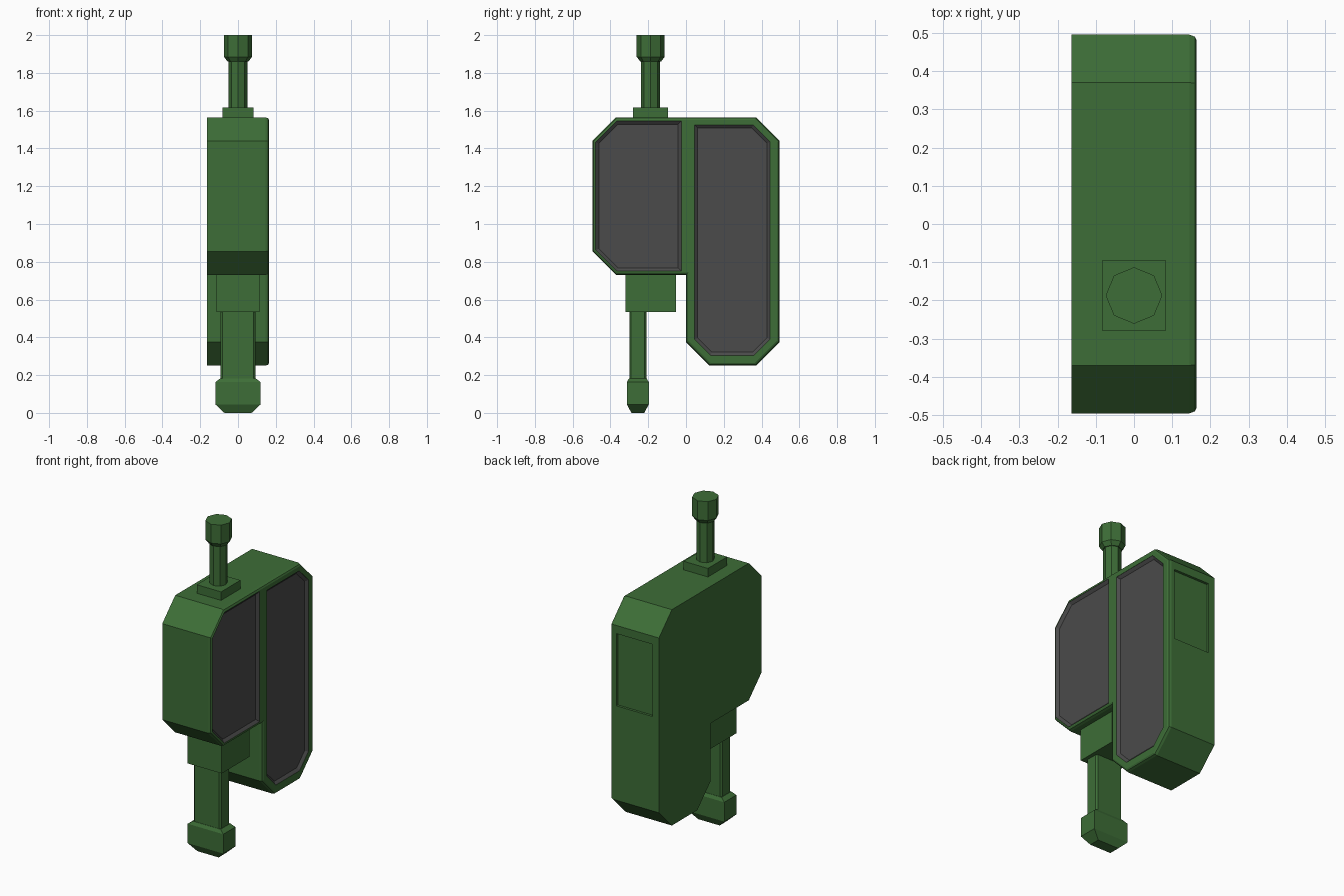
import bpy, bmesh, math
from mathutils import Vector

if "Cube" in bpy.data.objects:
    bpy.data.objects.remove(bpy.data.objects["Cube"])


def material(name, rgb):
    m = bpy.data.materials.new(name)
    m.diffuse_color = (*rgb, 1)
    m.use_nodes = True
    m.node_tree.nodes["Principled BSDF"].inputs["Base Color"].default_value = m.diffuse_color
    return m


GREEN = material("green_casing", (0.047, 0.155, 0.038))
GREY = material("dark_grey_panel", (0.07, 0.07, 0.07))


def loft(name, rings, mat):
    """Closed solid through matching rings of 3D points, flat capped."""
    bm = bmesh.new()
    loops = [[bm.verts.new(p) for p in ring] for ring in rings]
    n = len(loops[0])
    for a, b in zip(loops, loops[1:]):
        for i in range(n):
            j = (i + 1) % n
            bm.faces.new((a[i], a[j], b[j], b[i]))
    bm.faces.new(loops[0][::-1])
    bm.faces.new(loops[-1])
    bmesh.ops.recalc_face_normals(bm, faces=bm.faces)
    me = bpy.data.meshes.new(name)
    bm.to_mesh(me)
    bm.free()
    me.materials.append(mat)
    ob = bpy.data.objects.new(name, me)
    bpy.context.collection.objects.link(ob)
    return ob


def inset(poly, d):
    """Mitred inward offset of a counter-clockwise outline."""
    out = []
    for i, p in enumerate(poly):
        p0, p1, p2 = Vector(poly[i - 1]), Vector(p), Vector(poly[(i + 1) % len(poly)])
        e1, e2 = (p1 - p0).normalized(), (p2 - p1).normalized()
        n1, n2 = Vector((-e1.y, e1.x)), Vector((-e2.y, e2.x))
        out.append(p1 + (n1 + n2) * (d / (1 + n1.dot(n2))))
    return out


def side_loft(name, outline, steps, mat):
    """Loft a (y, z) outline along x; steps are (x, inset)."""
    return loft(name, [[(x, p[0], p[1]) for p in inset(outline, d)] for x, d in steps], mat)


def block(name, y, steps, mat, c=0.0):
    """Rectangular post along z; steps are (z, half_x, half_y), corners cut by c."""
    rings = []
    for z, hx, hy in steps:
        if c:
            pts = [(hx, -hy + c), (hx, hy - c), (hx - c, hy), (-hx + c, hy),
                   (-hx, hy - c), (-hx, -hy + c), (-hx + c, -hy), (hx - c, -hy)]
        else:
            pts = [(hx, -hy), (hx, hy), (-hx, hy), (-hx, -hy)]
        rings.append([(px, y + py, z) for px, py in pts])
    return loft(name, rings, mat)


def octagon_post(name, y, steps, mat):
    return loft(name, [[(r * math.cos(k * math.pi / 4), y + r * math.sin(k * math.pi / 4), z)
                        for k in range(8)] for z, r in steps], mat)


def carve(target, cutter):
    mod = target.modifiers.new("recess", 'BOOLEAN')
    mod.operation = 'DIFFERENCE'
    mod.solver = 'EXACT'
    mod.object = cutter
    bpy.context.view_layer.objects.active = target
    bpy.ops.object.modifier_apply(modifier=mod.name)
    bpy.data.objects.remove(cutter)


# Casing: L-shaped side profile, edge softened on the panel side only
casing = side_loft("casing", [
    (-0.495, 0.855), (-0.37, 0.73), (0, 0.73), (0, 0.375), (0.125, 0.25), (0.37, 0.25),
    (0.495, 0.375), (0.495, 1.44), (0.37, 1.565), (-0.37, 1.565), (-0.495, 1.44)],
    [(-0.164, 0), (0.145, 0), (0.159, 0.005), (0.164, 0.014)], GREEN)

# Recessed grey side panels
panels = {
    "front_panel": [(-0.478, 0.862), (-0.366, 0.75), (-0.025, 0.75), (-0.025, 1.545),
                    (-0.366, 1.545), (-0.478, 1.433)],
    "rear_panel": [(0.045, 0.39), (0.13, 0.305), (0.36, 0.305), (0.445, 0.39),
                   (0.445, 1.435), (0.355, 1.525), (0.045, 1.525)]}
for name, outline in panels.items():
    carve(casing, side_loft("panel_cutter", outline, [(0.142, 0), (0.2, 0)], GREEN))
    side_loft(name, outline, [(0.135, 0), (0.163, 0), (0.155, 0.01), (0.149, 0.017)], GREY)

# Shallow hatch recess on the back
carve(casing, block("hatch_cutter", 0.53, [(0.95, 0.122, 0.05), (1.39, 0.122, 0.05)], GREEN))

# Top collar and octagonal plunger
AXIS = -0.187
block("top_collar", AXIS, [(1.55, 0.082, 0.093), (1.617, 0.082, 0.093)], GREEN)
octagon_post("plunger_rod", AXIS, [(1.61, 0.05), (1.87, 0.05)], GREEN)
octagon_post("plunger_head", AXIS, [(1.86, 0.055), (1.885, 0.074), (2.0, 0.074)], GREEN)

# Lower sleeve, flat stem and foot
block("lower_sleeve", AXIS, [(0.535, 0.115, 0.134), (0.74, 0.115, 0.134)], GREEN)
block("stem", -0.255, [(0.15, 0.092, 0.045), (0.55, 0.092, 0.045)], GREEN, c=0.01)
block("foot", -0.255, [(0, 0.072, 0.034), (0.045, 0.12, 0.058), (0.163, 0.12, 0.058),
                       (0.182, 0.094, 0.047)], GREEN)
